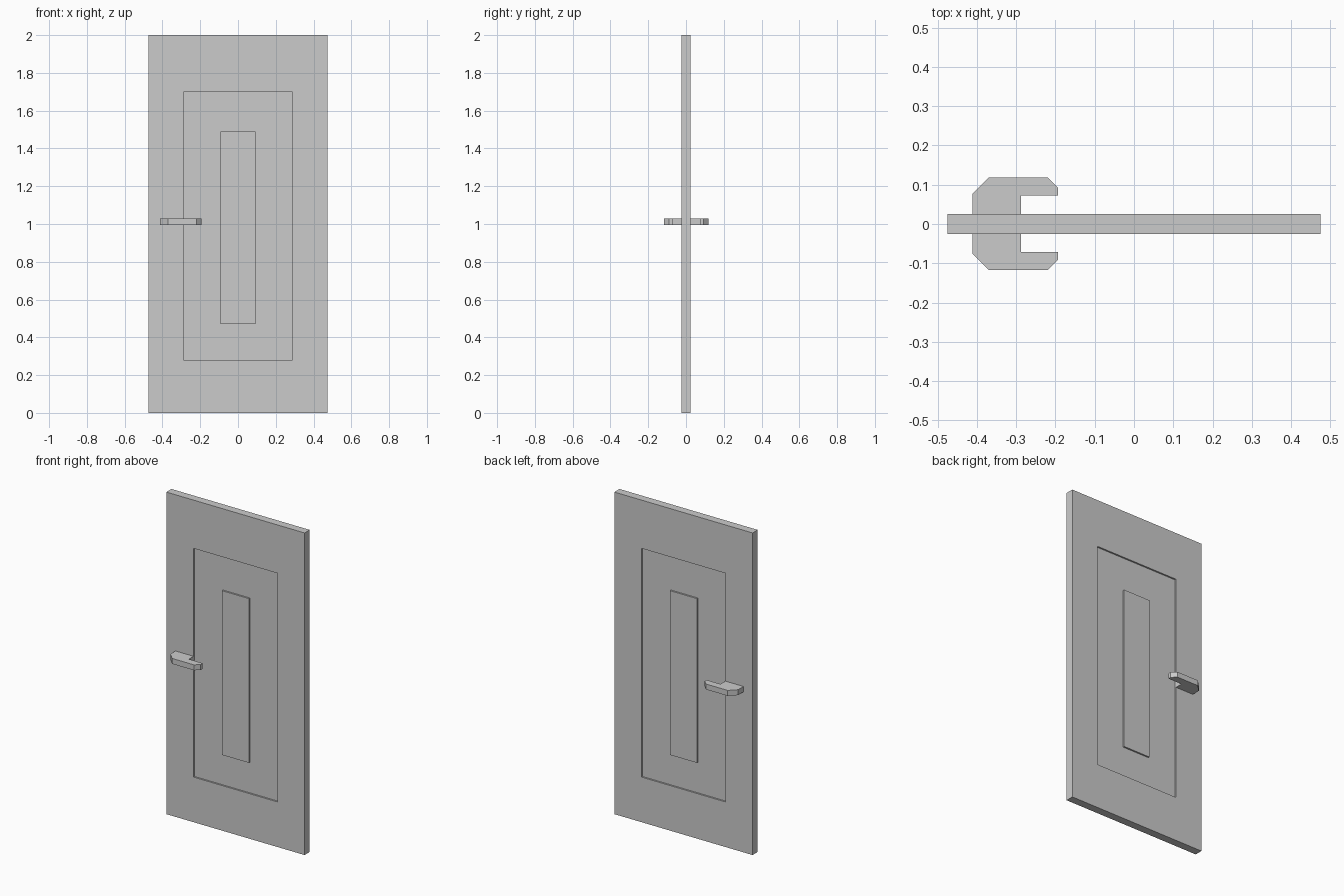
import bpy, bmesh

if "Cube" in bpy.data.objects:
    bpy.data.objects.remove(bpy.data.objects["Cube"])


def finish(name, bm):
    bmesh.ops.recalc_face_normals(bm, faces=bm.faces)
    mesh = bpy.data.meshes.new(name)
    bm.to_mesh(mesh)
    bm.free()
    obj = bpy.data.objects.new(name, mesh)
    bpy.context.collection.objects.link(obj)
    return obj


# Door leaf: nested rectangles (half width, bottom, top, depth from centre)
HALF, RECESS = 0.025, 0.015
outer, panel, centre = (0.475, 0, 2), (0.288, 0.28, 1.70), (0.093, 0.47, 1.49)
steps = [(centre, HALF), (centre, RECESS), (panel, RECESS), (panel, HALF), (outer, HALF)]
chain = [(r, -d) for r, d in steps] + [(r, d) for r, d in reversed(steps)]

bm = bmesh.new()
rings = []
for (w, z0, z1), y in chain:
    rings.append([bm.verts.new((x, y, z))
                  for x, z in ((-w, z0), (w, z0), (w, z1), (-w, z1))])
for a, b in zip(rings, rings[1:]):
    for i in range(4):
        j = (i + 1) % 4
        bm.faces.new((a[i], a[j], b[j], b[i]))
bm.faces.new(rings[0])
bm.faces.new(rings[-1])
finish("door_leaf", bm)

# Lever handles: one chamfered plan profile, extruded upward on each side
profile = [(-0.412, 0.015), (-0.412, 0.076), (-0.37, 0.118), (-0.22, 0.118),
           (-0.193, 0.091), (-0.193, 0.072), (-0.288, 0.072), (-0.288, 0.015)]
for name, side, shift in (("front_handle", -1, 0.001), ("back_handle", 1, 0.001)):
    bm = bmesh.new()
    base = bm.faces.new([bm.verts.new((x, side * y + shift, 0.996)) for x, y in profile])
    top = bmesh.ops.extrude_face_region(bm, geom=[base])["geom"]
    bmesh.ops.translate(bm, vec=(0, 0, 0.034),
                        verts=[v for v in top if isinstance(v, bmesh.types.BMVert)])
    finish(name, bm)
